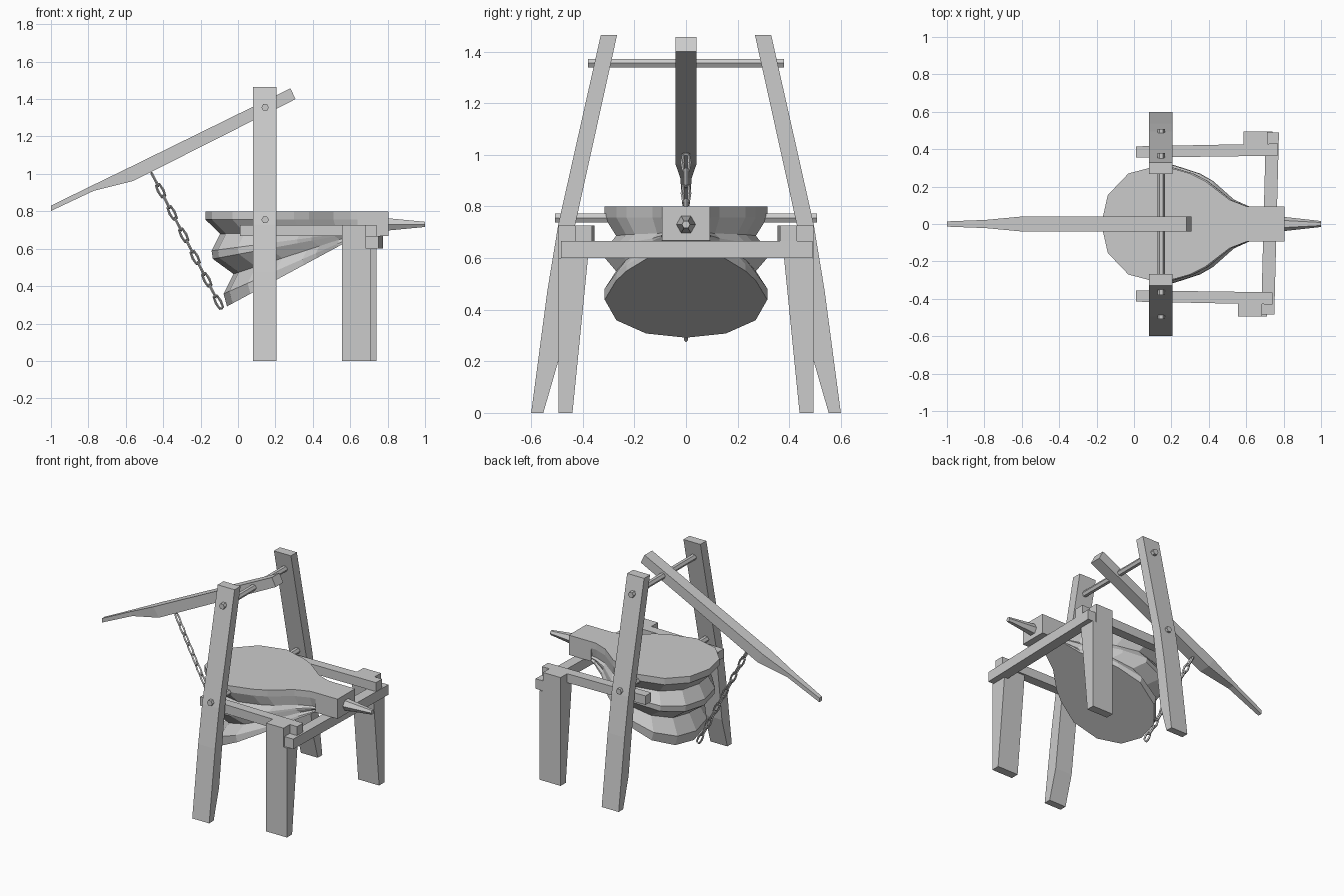
import bpy, bmesh, math
from mathutils import Vector, Matrix

cube = bpy.data.objects.get("Cube")
if cube:
    bpy.data.objects.remove(cube, do_unlink=True)

GREY = (0.6, 0.6, 0.6, 1)
mat = bpy.data.materials.new("plain grey")
mat.use_nodes = True
mat.diffuse_color = GREY
mat.node_tree.nodes["Principled BSDF"].inputs["Base Color"].default_value = GREY


def loft(name, rings):
    """Skin a list of equal-length point loops and cap both ends."""
    bm = bmesh.new()
    loops = [[bm.verts.new(p) for p in ring] for ring in rings]
    n = len(loops[0])
    for a, b in zip(loops, loops[1:]):
        for i in range(n):
            j = (i + 1) % n
            bm.faces.new((a[i], a[j], b[j], b[i]))
    bm.faces.new(loops[0])
    bm.faces.new(loops[-1])
    bmesh.ops.recalc_face_normals(bm, faces=bm.faces)
    mesh = bpy.data.meshes.new(name)
    bm.to_mesh(mesh)
    bm.free()
    mesh.materials.append(mat)
    obj = bpy.data.objects.new(name, mesh)
    bpy.context.collection.objects.link(obj)
    return obj


def box(name, x, y, z):
    base = [(x[0], y[0]), (x[1], y[0]), (x[1], y[1]), (x[0], y[1])]
    return loft(name, [[(px, py, h) for px, py in base] for h in z])


def rod(name, start, end, r0, r1, sides=6):
    start, end = Vector(start), Vector(end)
    turn = (end - start).to_track_quat('Z', 'Y')
    angles = [math.tau * i / sides for i in range(sides)]
    return loft(name, [[c + turn @ Vector((r * math.cos(a), r * math.sin(a), 0)) for a in angles]
                       for c, r in ((start, r0), (end, r1))])


# Bellows: one pear-shaped outline, fanned out around a hinge inside the head
HINGE_X, HINGE_Z = 0.70, 0.70
half = [(-.14, .155), (-.03, .27), (.14, .315), (.30, .27), (.38, .23),
        (.51, .13), (.60, .095), (.70, .09)]
outline = [(-.175, 0)] + half + [(x, -y) for x, y in reversed(half)]


def flat_ring(z):
    return [(x, y, z) for x, y in outline]


def fan_ring(degrees, length=1.0, width=1.0):
    a = math.radians(degrees)
    return [(HINGE_X - (HINGE_X - x) * length * math.cos(a), y * width,
             HINGE_Z - (HINGE_X - x) * length * math.sin(a)) for x, y in outline]


loft("top_board", [flat_ring(.80), flat_ring(.757)])
loft("pleated_bag", [flat_ring(.757), fan_ring(1.5, .91, .86), fan_ring(7.5, .97),
                     fan_ring(10.5, .97), fan_ring(18, .87, .86), fan_ring(23.7, .97)])
loft("bottom_board", [fan_ring(23.7, .97), fan_ring(28.3, .985)])
box("bellows_head", (.64, .805), (-.093, .093), (.668, .80))
rod("nozzle", (.80, 0, .73), (1, 0, .73), .038, .016)

# Tall uprights, front legs, side rails and pins on both sides
outer = [(.60, 0), (.537, .475), (.495, .73), (.33, 1.465)]
inner = [(.267, 1.465), (.43, .727), (.495, .2), (.553, 0)]
leg = [(.495, 0), (.495, .727), (.37, .727), (.38, .60), (.44, 0)]
for side, word in ((1, "left"), (-1, "right")):
    loft(word + "_upright", [[(x, side * y, z) for y, z in outer + inner] for x in (.08, .206)])
    shift = .03 if side > 0 else 0
    # Leg is slotted at the top to take the cross beam
    loft(word + "_leg", [[(x + shift, side * y, z) for y, z in leg] for x in (.555, .685)])
    box(word + "_leg_cheek", (.685 + shift, .71 + shift),
        sorted((side * .44, side * .495)), (0, .60))
    loft(word + "_leg_brace", [[(x + shift, side * y, z) for y, z in
                               ((.44, 0), (.44, .60), (.38, .60))] for x in (.685, .71)])
    rail = [(.01, .355), (.74 + shift, .365), (.74 + shift, .43), (.01, .415)]
    loft(word + "_rail", [[(x, side * y, z) for x, y in rail] for z in (.667, .727)])
    rod(word + "_pin", (.145, side * .27, .755), (.145, side * .508, .755), .02, .02)

# Cross beam under the head, slightly skewed
beam = [(.68, -.485), (.75, -.485), (.775, .49), (.705, .49)]
loft("cross_beam", [[(x, y, z) for x, y in beam] for z in (.60, .667)])

# Axle and tapered lever
rod("lever_axle", (.145, -.38, 1.355), (.145, .38, 1.355), .02, .02)
stations = [((-1, .83), (-1, .802), .014), ((-.79, .933), (-.77, .91), .022),
            ((-.60, 1.025), (-.56, .962), .04), ((.28, 1.457), (.308, 1.40), .04)]
loft("lever", [[(t[0], -w, t[1]), (t[0], w, t[1]), (b[0], w, b[1]), (b[0], -w, b[1])]
               for t, b, w in stations])

# Chain of stretched links, alternately turned a quarter
bpy.ops.mesh.primitive_torus_add(major_segments=8, minor_segments=4,
                                 major_radius=.014, minor_radius=.007)
first = bpy.context.object
first.name = "chain_link"
first.data.materials.append(mat)
for v in first.data.vertices:
    if abs(v.co.x) > .001:
        v.co.x += math.copysign(.024, v.co.x)
top, bottom = Vector((-.46, 0, 1.0)), Vector((-.09, 0, .285))
aim = (bottom - top).to_track_quat('X', 'Z').to_matrix().to_4x4()
LINKS = 12
for i in range(LINKS):
    link = first
    if i:
        link = first.copy()
        bpy.context.collection.objects.link(link)
    spot = top.lerp(bottom, (i + .5) / LINKS)
    link.matrix_world = (Matrix.Translation(spot) @ aim
                         @ Matrix.Rotation(math.pi / 2 * (i % 2), 4, 'X'))
